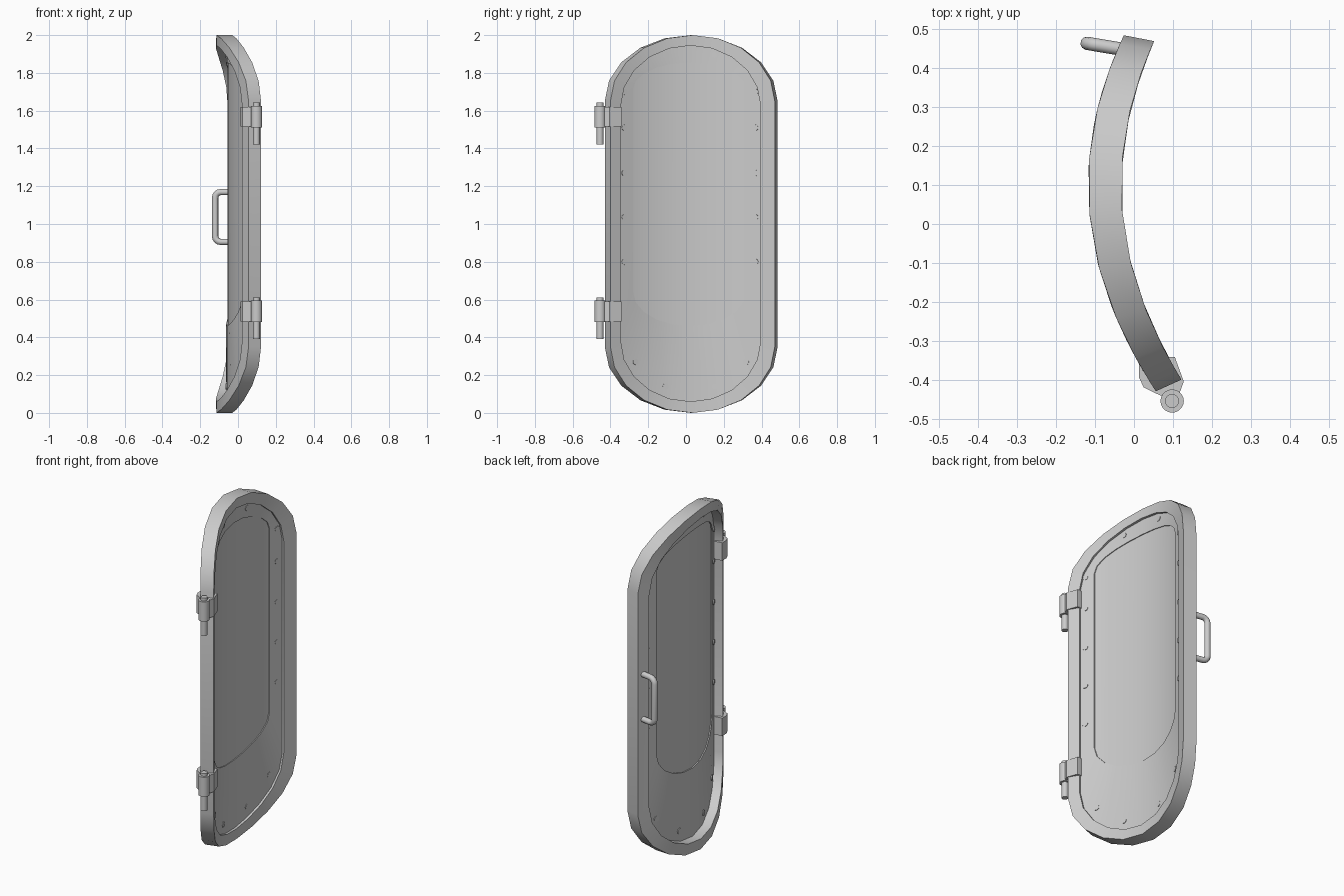
import bpy, bmesh, math
from mathutils import Vector, Matrix

if "Cube" in bpy.data.objects:
    bpy.data.objects.remove(bpy.data.objects["Cube"])

grey = bpy.data.materials.new("light grey metal")
grey.use_nodes = True
COLOUR = (0.6, 0.6, 0.6, 1)
grey.diffuse_color = COLOUR
grey.node_tree.nodes["Principled BSDF"].inputs["Base Color"].default_value = COLOUR

SEG = 10          # segments in each rounded end


def curve_x(y):
    """Bowed outer face of the hatch."""
    return -0.118 + 0.62 * (y - 0.1) ** 2


def outline(y_min, y_max, z_min, z_max, low, high, depth):
    """Closed loop with elliptical ends, laid on the bowed surface."""
    mid, half = (y_min + y_max) / 2, (y_max - y_min) / 2
    loop = []
    for start, z, rise in ((0, z_max - high, high), (math.pi, z_min + low, low)):
        for i in range(SEG + 1):
            t = start + math.pi * i / SEG
            y = mid + half * math.cos(t)
            loop.append(Vector((curve_x(y) + depth, y, z + rise * math.sin(t))))
    return loop


def finish(name, bm, angle=35):
    bmesh.ops.recalc_face_normals(bm, faces=bm.faces)
    mesh = bpy.data.meshes.new(name)
    bm.to_mesh(mesh)
    bm.free()
    mesh.materials.append(grey)
    obj = bpy.data.objects.new(name, mesh)
    bpy.context.collection.objects.link(obj)
    bpy.ops.object.select_all(action='DESELECT')
    obj.select_set(True)
    bpy.context.view_layer.objects.active = obj
    bpy.ops.object.shade_smooth_by_angle(angle=math.radians(angle))
    return obj


def ring(name, loops):
    """Solid ring whose cross-section runs through the given loops."""
    bm = bmesh.new()
    rows = [[bm.verts.new(p) for p in loop] for loop in loops]
    n = len(rows[0])
    for r, row in enumerate(rows):
        after = rows[(r + 1) % len(rows)]
        for i in range(n):
            j = (i + 1) % n
            bm.faces.new((row[i], row[j], after[j], after[i]))
    return finish(name, bm)


def sheet(name, front, back):
    """Thin bowed pane made of upright strips."""
    bm = bmesh.new()
    rows = [[bm.verts.new(p) for p in loop] for loop in (front, back)]
    n = len(front)
    for row in rows:
        for i in range(SEG):
            corners = (row[i], row[i + 1], row[n - 2 - i], row[n - 1 - i])
            bm.faces.new(corners)
    for i in range(n):
        j = (i + 1) % n
        bm.faces.new((rows[0][i], rows[0][j], rows[1][j], rows[1][i]))
    return finish(name, bm)


def cylinder(name, base, axis, radius, length, sides=16):
    bm = bmesh.new()
    axis = Vector(axis).normalized()
    turn = axis.to_track_quat('Z', 'Y').to_matrix().to_4x4()
    place = Matrix.Translation(Vector(base) + axis * length / 2) @ turn
    bmesh.ops.create_cone(bm, cap_ends=True, segments=sides, radius1=radius,
                          radius2=radius, depth=length, matrix=place)
    return finish(name, bm)


def prism(name, profile, z0, z1):
    bm = bmesh.new()
    low = [bm.verts.new((x, y, z0)) for x, y in profile]
    high = [bm.verts.new((x, y, z1)) for x, y in profile]
    bm.faces.new(low)
    bm.faces.new(high)
    for i in range(len(profile)):
        j = (i + 1) % len(profile)
        bm.faces.new((low[i], low[j], high[j], high[i]))
    return finish(name, bm)


# Frame, panel and window pane
ring("frame", [
    outline(-0.43, 0.485, 0, 2, 0.35, 0.35, 0),
    outline(-0.40, 0.47, 0, 2, 0.35, 0.35, 0.085),
    outline(-0.345, 0.395, 0.06, 1.945, 0.32, 0.32, 0.085),
    outline(-0.375, 0.42, 0.06, 1.945, 0.32, 0.32, 0),
])
OPENING = (-0.37, 0.41, 0.05, 1.955, 0.32, 0.32)
WINDOW = (-0.28, 0.32, 0.46, 1.855, 0.18, 0.14)
ring("panel", [
    outline(*OPENING, 0.055), outline(*WINDOW, 0.055),
    outline(*WINDOW, 0.070), outline(*OPENING, 0.070),
])
sheet("window_pane", outline(*WINDOW, 0.062), outline(*WINDOW, 0.065))

# Rivets around the panel, through both faces
spots = [(y, z) for y in (-0.33, 0.37) for z in (0.80, 1.035, 1.27, 1.51, 1.70)]
spots += [(-0.11, 0.14), (0.15, 0.14), (-0.27, 0.27), (0.32, 0.27)]
spots += [(-0.11, 1.895), (0.15, 1.895)]
for y, z in spots:
    slope = 1.24 * (y - 0.1)
    normal = Vector((1, -slope, 0)).normalized()
    middle = Vector((curve_x(y) + 0.0625, y, z))
    cylinder("rivet", middle - normal * 0.011, normal, 0.016, 0.022, 12)

# Hinges: clamp around the frame edge, knuckle and pin
CLAMP = [(0.013, -0.355), (0.013, -0.395), (0.025, -0.42), (0.055, -0.435),
         (0.09, -0.45), (0.115, -0.44), (0.128, -0.405), (0.105, -0.342),
         (0.09, -0.342)]
for z in (0.48, 1.51):
    prism("hinge_clamp", CLAMP, z + 0.005, z + 0.11)
    cylinder("hinge_knuckle", (0.098, -0.455, z), (0, 0, 1), 0.03, 0.115, 20)
    cylinder("hinge_pin", (0.098, -0.455, z - 0.09), (0, 0, 1), 0.018, 0.222)

# Handle: bent tube on the outer face
path = bpy.data.curves.new("handle", 'CURVE')
path.dimensions = '3D'
path.bevel_depth = 0.017
path.bevel_resolution = 3
path.use_fill_caps = True
points = []
reach, bend = 0.085, 0.03
for side in (-1, 1):
    end = [(0, 0.132)]
    for i in range(5):
        t = math.pi / 2 * i / 4
        end.append((reach - bend + bend * math.sin(t), 0.132 - bend + bend * math.cos(t)))
    end = [(d, 1.037 + side * h) for d, h in end]
    points += end if side < 0 else end[::-1]
line = path.splines.new('POLY')
line.points.add(len(points) - 1)
for p, (d, z) in zip(line.points, points):
    p.co = (-0.036 - d, 0.45 + 0.17 * d, z, 1)
handle = bpy.data.objects.new("handle", path)
bpy.context.collection.objects.link(handle)
path.materials.append(grey)
bpy.ops.object.select_all(action='DESELECT')
handle.select_set(True)
bpy.context.view_layer.objects.active = handle
bpy.ops.object.convert(target='MESH')
bpy.ops.object.shade_smooth_by_angle(angle=math.radians(40))
